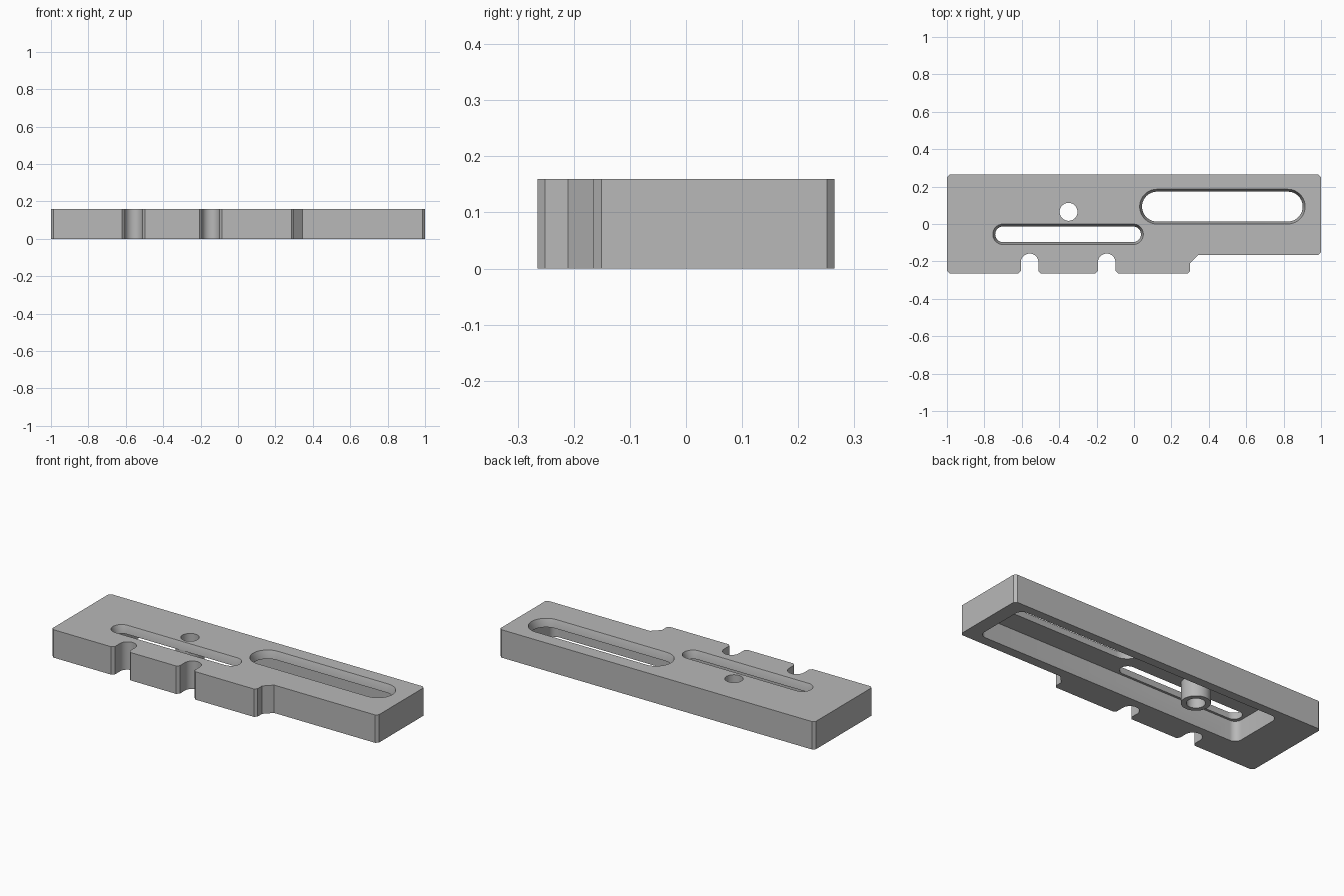
import bpy
import bmesh
from math import cos, sin, pi

cube = bpy.data.objects.get("Cube")
if cube:
    bpy.data.objects.remove(cube, do_unlink=True)

HEIGHT = 0.16
CEILING = 0.115   # underside of the top web
CHAMFER = 0.014

grey = bpy.data.materials.new("plain_grey")
grey.use_nodes = True
GREY = (0.48, 0.48, 0.48, 1)
grey.diffuse_color = GREY
grey.node_tree.nodes["Principled BSDF"].inputs["Base Color"].default_value = GREY


def arc(cx, cy, r, start, end, steps):
    """Points along an arc, angles in radians."""
    return [(cx + r * cos(start + (end - start) * i / steps),
             cy + r * sin(start + (end - start) * i / steps)) for i in range(steps + 1)]


def slot(x0, x1, cy, r):
    """Stadium outline between two overall x limits."""
    return arc(x1 - r, cy, r, -pi / 2, pi / 2, 20) + arc(x0 + r, cy, r, pi / 2, 1.5 * pi, 20)


def rounded_rect(x0, x1, y0, y1, r):
    corners = [(x1 - r, y0 + r), (x1 - r, y1 - r), (x0 + r, y1 - r), (x0 + r, y0 + r)]
    return [p for i, (cx, cy) in enumerate(corners)
            for p in arc(cx, cy, r, (i - 1) * pi / 2, i * pi / 2, 8)]


def loft(name, sections):
    """Solid through (z, outline) sections, listed from bottom to top."""
    bm = bmesh.new()
    rings = [[bm.verts.new((x, y, z)) for x, y in outline] for z, outline in sections]
    n = len(rings[0])
    for low, high in zip(rings, rings[1:]):
        for i in range(n):
            j = (i + 1) % n
            bm.faces.new((low[i], low[j], high[j], high[i]))
    bm.faces.new(rings[0][::-1])
    bm.faces.new(rings[-1])
    bmesh.ops.recalc_face_normals(bm, faces=bm.faces)
    mesh = bpy.data.meshes.new(name)
    bm.to_mesh(mesh)
    bm.free()
    mesh.materials.append(grey)
    ob = bpy.data.objects.new(name, mesh)
    bpy.context.collection.objects.link(ob)
    return ob


def combine(target, tool, operation):
    """Apply a boolean and discard the tool."""
    mod = target.modifiers.new("boolean", 'BOOLEAN')
    mod.object, mod.operation, mod.solver = tool, operation, 'EXACT'
    bpy.context.view_layer.objects.active = target
    bpy.ops.object.modifier_apply(modifier=mod.name)
    bpy.data.objects.remove(tool, do_unlink=True)


# Plate outline: chamfered corners, two round notches and a step at the front
FRONT, STEP, BACK = -0.265, -0.165, 0.265
NOTCH_R = 0.047
c = CHAMFER
outline = [(-1, FRONT + c), (-1 + c, FRONT)]
for nx in (-0.558, -0.146):
    outline += [(nx - NOTCH_R - c, FRONT), (nx - NOTCH_R, FRONT + c)]
    outline += arc(nx, -0.205, NOTCH_R, pi, 0, 20)
    outline += [(nx + NOTCH_R, FRONT + c), (nx + NOTCH_R + c, FRONT)]
outline += [(0.3 - c, FRONT), (0.3, FRONT + c), (0.3, -0.21), (0.345, STEP),
            (1 - c, STEP), (1, STEP + c), (1, BACK - c), (1 - c, BACK),
            (-1 + c, BACK), (-1, BACK - c)]
plate = loft("slotted_plate", [(0, outline), (HEIGHT, outline)])

# Hollow underside
pocket = rounded_rect(-0.76, 0.92, -0.11, 0.215, 0.04)
combine(plate, loft("pocket_cutter", [(-0.1, pocket), (CEILING, pocket)]), 'DIFFERENCE')

# Tubular boss under the top web
BOSS = (-0.35, 0.065)
boss = arc(*BOSS, 0.075, 0, 2 * pi, 40)[:-1]
combine(plate, loft("boss", [(0, boss), (CEILING + 0.02, boss)]), 'UNION')

# Long slots with tapered sides
INSET = 0.013
for x0, x1, cy, r in ((-0.755, 0.05, -0.055, 0.055), (0.03, 0.915, 0.093, 0.093)):
    wide = slot(x0, x1, cy, r)
    narrow = slot(x0 + INSET, x1 - INSET, cy, r - INSET)
    combine(plate, loft("slot_cutter", [(0.1, narrow), (0.12, narrow),
                                        (HEIGHT, wide), (HEIGHT + 0.05, wide)]), 'DIFFERENCE')

# Hole through the boss
hole = arc(*BOSS, 0.048, 0, 2 * pi, 40)[:-1]
combine(plate, loft("hole_cutter", [(-0.1, hole), (HEIGHT + 0.1, hole)]), 'DIFFERENCE')

# Smooth the curved walls, keep the edges crisp
bpy.ops.object.select_all(action='DESELECT')
plate.select_set(True)
bpy.context.view_layer.objects.active = plate
bpy.ops.object.shade_smooth_by_angle(angle=pi / 7)
